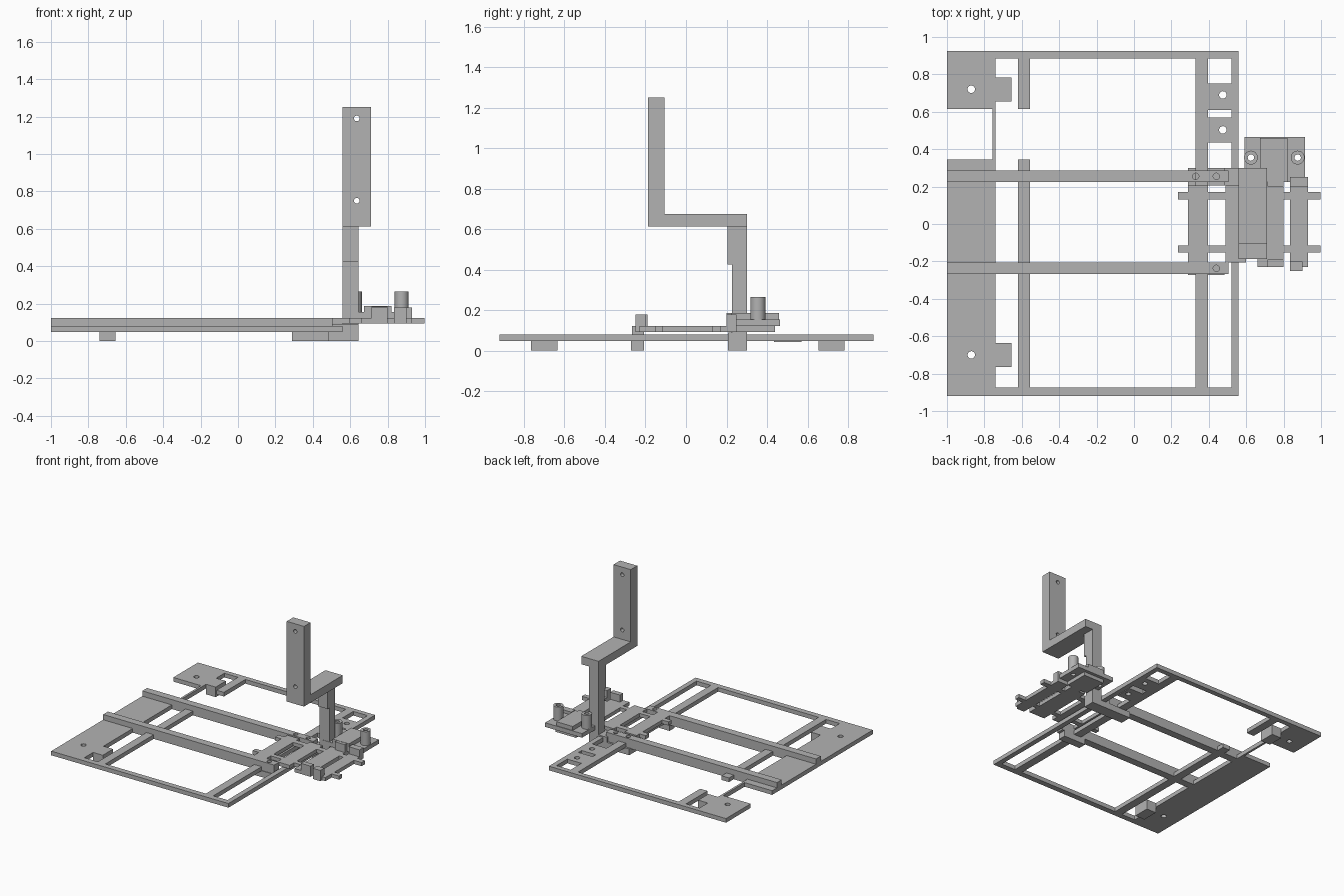
import bpy, bmesh
from mathutils import Matrix, Vector

cube = bpy.data.objects.get("Cube")
if cube:
    bpy.data.objects.remove(cube, do_unlink=True)

grey = bpy.data.materials.new("plain_grey")
grey.use_nodes = True
GREY = (0.45, 0.45, 0.45, 1)
grey.diffuse_color = GREY
grey.node_tree.nodes["Principled BSDF"].inputs["Base Color"].default_value = GREY


def finish(name, bm):
    mesh = bpy.data.meshes.new(name)
    bm.to_mesh(mesh)
    bm.free()
    mesh.materials.append(grey)
    obj = bpy.data.objects.new(name, mesh)
    bpy.context.collection.objects.link(obj)
    return obj


def box(name, x, y, z):
    """Box from (low, high) ranges on each axis."""
    bm = bmesh.new()
    bmesh.ops.create_cube(bm, size=1)
    lo, hi = (Vector(c) for c in zip(x, y, z))
    for v in bm.verts:
        v.co = (lo + hi) / 2 + Vector(a * b for a, b in zip(v.co, hi - lo))
    return finish(name, bm)


def rod(name, centre, radius, length, along_y=False):
    bm = bmesh.new()
    turn = Matrix.Rotation(1.5707963, 4, 'X') if along_y else Matrix()
    bmesh.ops.create_cone(bm, cap_ends=True, segments=24, radius1=radius, radius2=radius,
                          depth=length, matrix=Matrix.Translation(centre) @ turn)
    return finish(name, bm)


def cut(obj, cutter):
    mod = obj.modifiers.new("cut", 'BOOLEAN')
    mod.operation = 'DIFFERENCE'
    mod.solver = 'EXACT'
    mod.object = cutter
    bpy.context.view_layer.objects.active = obj
    bpy.ops.object.modifier_apply(modifier=mod.name)
    bpy.data.objects.remove(cutter, do_unlink=True)


def drill(obj, x, y, radius=0.02):
    cut(obj, rod("drill", (x, y, 0.1), radius, 1))


# Base frame: one plate with its openings cut out
PLATE = (0.047, 0.08)
frame = box("base_frame", (-1, 0.56), (-0.92, 0.925), PLATE)
openings = [
    ((-0.555, 0.33), (-0.875, 0.885)),
    ((-0.74, -0.62), (-0.875, 0.885)),
    ((-0.65, -0.54), (0.345, 0.615)),
    ((-1.1, -0.757), (0.345, 0.615)),
    ((0.395, 0.52), (-0.875, 0.61)),
    ((0.395, 0.52), (0.75, 0.885)),
]
for x, y in openings:
    cut(frame, box("opening", x, y, (-0.1, 0.2)))
for x, y in ((-0.87, 0.72), (-0.87, -0.70), (0.475, 0.69)):
    drill(frame, x, y)

# Lowered bridge between the end bars
bridge = box("frame_bridge", (0.395, 0.52), (0.435, 0.57), (0.042, 0.08))
drill(bridge, 0.475, 0.503)

# Foot blocks under the plates
for name, y in (("front_foot", (-0.765, -0.635)), ("rear_foot", (0.655, 0.782))):
    box(name, (-0.74, -0.655), y, (0, 0.08))

# Long guide rails with their end blocks
RAIL_Z = (0.047, 0.122)
front_rail = box("front_rail", (-1, 0.505), (-0.267, -0.207), RAIL_Z)
drill(front_rail, 0.44, -0.237, 0.017)
rear_rail = box("rear_rail", (-1, 0.505), (0.225, 0.285), RAIL_Z)
for x in (0.33, 0.44):
    drill(rear_rail, x, 0.255, 0.017)
box("front_rail_block", (0.29, 0.485), (-0.272, -0.207), (0, 0.05))
box("rear_rail_block", (0.29, 0.56), (0.207, 0.30), (0, 0.05))

# Cranked bracket: base, column, arm and drilled panel
box("bracket_base", (0.485, 0.645), (0.207, 0.30), (0, 0.09))
box("column_lower", (0.56, 0.645), (0.228, 0.30), (0.09, 0.425))
box("column_upper", (0.56, 0.645), (0.205, 0.30), (0.425, 0.612))
box("bracket_arm", (0.56, 0.712), (-0.187, 0.30), (0.612, 0.675))
panel = box("bracket_panel", (0.56, 0.712), (-0.187, -0.105), (0.675, 1.25))
for z in (0.75, 1.19):
    cut(panel, rod("drill", (0.635, -0.15, z), 0.015, 1, along_y=True))

# Carriage grid
GRID_Z = (0.093, 0.122)
for name, y in (("front_crossbar", (-0.152, -0.115)), ("rear_crossbar", (0.13, 0.172))):
    box(name, (0.235, 0.997), y, GRID_Z)
bars = [
    ("inner_bar", (0.29, 0.395), (-0.207, 0.207)),
    ("middle_bar", (0.49, 0.60), (-0.207, 0.207)),
    ("slide_bar", (0.66, 0.80), (-0.23, 0.23)),
    ("outer_bar", (0.835, 0.93), (-0.23, 0.25)),
]
for name, x, y in bars:
    box(name, x, y, GRID_Z)

# Upright stops at the bar ends
box("slide_front_stop", (0.715, 0.80), (-0.23, -0.19), (0.093, 0.178))
box("outer_front_stop", (0.835, 0.90), (-0.25, -0.20), (0.093, 0.178))
box("slide_rear_stop", (0.715, 0.80), (0.20, 0.25), (0.093, 0.185))
box("outer_rear_stop", (0.835, 0.93), (0.20, 0.25), (0.093, 0.178))

# Mount plate with raised centre and two hollow posts
mount = box("mount_plate", (0.59, 0.915), (0.225, 0.465), (0.122, 0.155))
box("mount_underside", (0.66, 0.84), (0.25, 0.44), GRID_Z)
box("mount_centre", (0.675, 0.82), (0.225, 0.46), (0.155, 0.187))
for name, x in (("left_post", 0.875), ("right_post", 0.625)):
    post = rod(name, (x, 0.355, 0.195), 0.037, 0.14)
    for part in (mount, post):
        drill(part, x, 0.355, 0.017)
    post.select_set(True)
    bpy.context.view_layer.objects.active = post
    bpy.ops.object.shade_smooth_by_angle()
    post.select_set(False)
